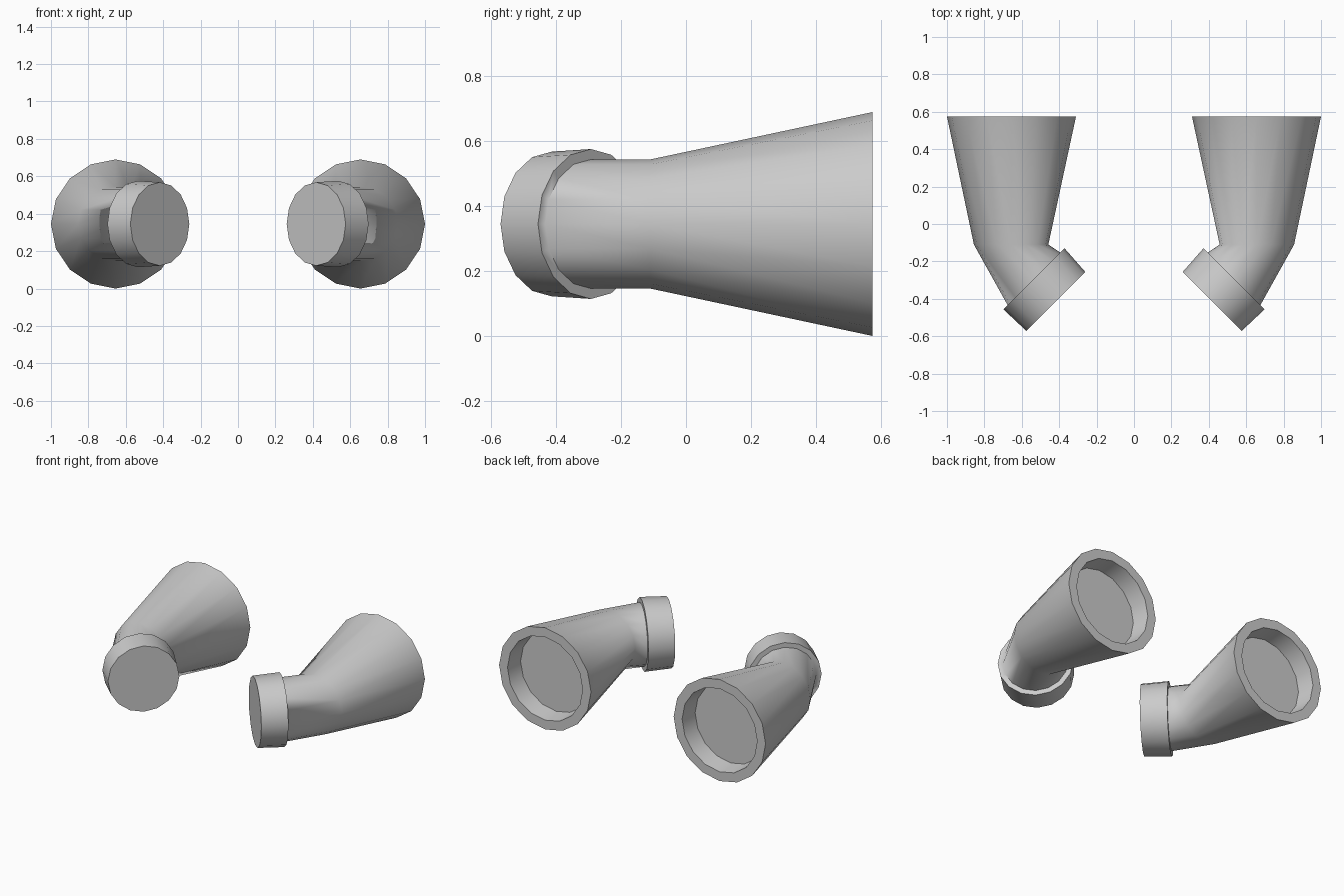
import bpy, bmesh
from math import sin, cos, tau, radians
from mathutils import Vector

if "Cube" in bpy.data.objects:
    bpy.data.objects.remove(bpy.data.objects["Cube"])

SIDES = 16
Z = 0.345


def loft(name, rings):
    """Skin a capped tube through rings given as (x, y, radius, turn in degrees)."""
    bm = bmesh.new()
    loops = []
    for x, y, r, turn in rings:
        a = radians(turn)
        side = Vector((cos(a), -sin(a), 0))
        up = Vector((0, 0, 1))
        c = Vector((x, y, Z))
        loops.append([bm.verts.new(c + r * (side * cos(tau * i / SIDES) + up * sin(tau * i / SIDES)))
                      for i in range(SIDES)])
    for a, b in zip(loops, loops[1:]):
        for i in range(SIDES):
            j = (i + 1) % SIDES
            bm.faces.new((a[i], a[j], b[j], b[i]))
    bm.faces.new(loops[0])
    bm.faces.new(loops[-1])
    bmesh.ops.recalc_face_normals(bm, faces=bm.faces)
    mesh = bpy.data.meshes.new(name)
    bm.to_mesh(mesh)
    bm.free()
    ob = bpy.data.objects.new(name, mesh)
    bpy.context.collection.objects.link(ob)
    # smooth walls, crisp rims
    bpy.ops.object.select_all(action='DESELECT')
    ob.select_set(True)
    bpy.context.view_layer.objects.active = ob
    bpy.ops.object.shade_smooth_by_angle(angle=radians(75))
    # matching pipe on the other side
    mirror = ob.modifiers.new("mirror", 'MIRROR')
    mirror.use_mirror_merge = False
    return ob


# Bent pipe: recessed floor, rim, flared body, elbow, stepped collar and its end cap
loft("elbow_pipes", [
    (0.655, 0.455, 0.268, 0),
    (0.655, 0.575, 0.282, 0),
    (0.655, 0.575, 0.345, 0),
    (0.657, -0.11, 0.199, 0),
    (0.535, -0.293, 0.199, 45),
    (0.535, -0.293, 0.231, 45),
    (0.418, -0.414, 0.223, 45),
])
